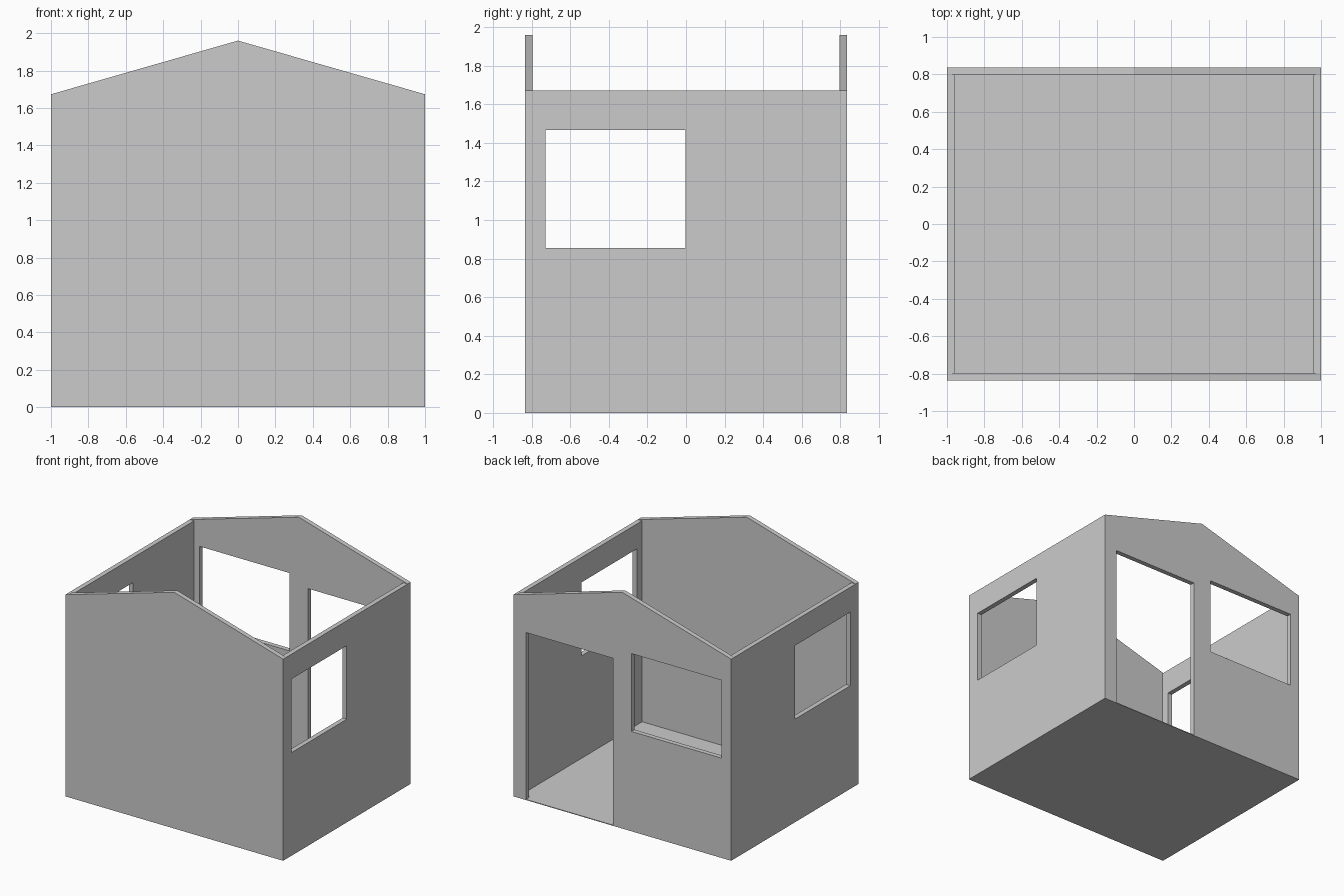
import bpy
from math import radians

if "Cube" in bpy.data.objects:
    bpy.data.objects.remove(bpy.data.objects["Cube"])

W, D = 1.0, 0.836          # half width, half depth
EAVE, RIDGE = 1.673, 1.96
T = 0.04                   # wall thickness
F = 0.006                  # floor thickness


def rect(a0, a1, z0, z1):
    return [(a0, z0), (a1, z0), (a1, z1), (a0, z1)]


def wall(name, outline, holes, location, turn):
    """Filled 2D outline with openings, extruded to wall thickness."""
    curve = bpy.data.curves.new(name, 'CURVE')
    curve.dimensions = '2D'
    curve.fill_mode = 'BOTH'
    curve.extrude = T / 2
    for loop in [outline] + holes:
        spline = curve.splines.new('POLY')
        spline.points.add(len(loop) - 1)
        for p, (a, z) in zip(spline.points, loop):
            p.co = (a, z, 0, 1)
        spline.use_cyclic_u = True
    ob = bpy.data.objects.new(name, curve)
    bpy.context.collection.objects.link(ob)
    ob.location = location
    ob.rotation_euler = (radians(90), 0, radians(turn))
    bpy.ops.object.select_all(action='DESELECT')
    ob.select_set(True)
    bpy.context.view_layer.objects.active = ob
    bpy.ops.object.convert(target='MESH')
    ob = bpy.context.object
    for poly in ob.data.polygons:
        poly.use_smooth = False
    return ob


# Floor plate
bpy.ops.mesh.primitive_cube_add(size=1, location=(0, 0, F / 2))
floor = bpy.context.object
floor.name = "floor"
floor.scale = (2 * W, 2 * D, F)

# Solid front gable
gable_top = [(W, EAVE), (0, RIDGE), (-W, EAVE)]
wall("front_gable_wall", [(-W, F), (W, F)] + gable_top, [],
     (0, -D + T / 2, 0), 0)

# Back gable: doorway is a notch in the outline, window is a hole
door = [(0.085, F), (0.085, 1.39), (0.883, 1.39), (0.883, F)]
wall("back_gable_wall", [(-W, F)] + door + [(W, F)] + gable_top,
     [rect(-0.912, -0.085, 0.828, 1.474)], (0, D - T / 2, 0), 0)

# Side walls, each with one window
for name, side in (("left_wall", -1), ("right_wall", 1)):
    wall(name, rect(-D + T, D - T, F, EAVE),
         [rect(-0.728, -0.003, 0.856, 1.466)],
         (side * (W - T / 2), 0, 0), 90)
